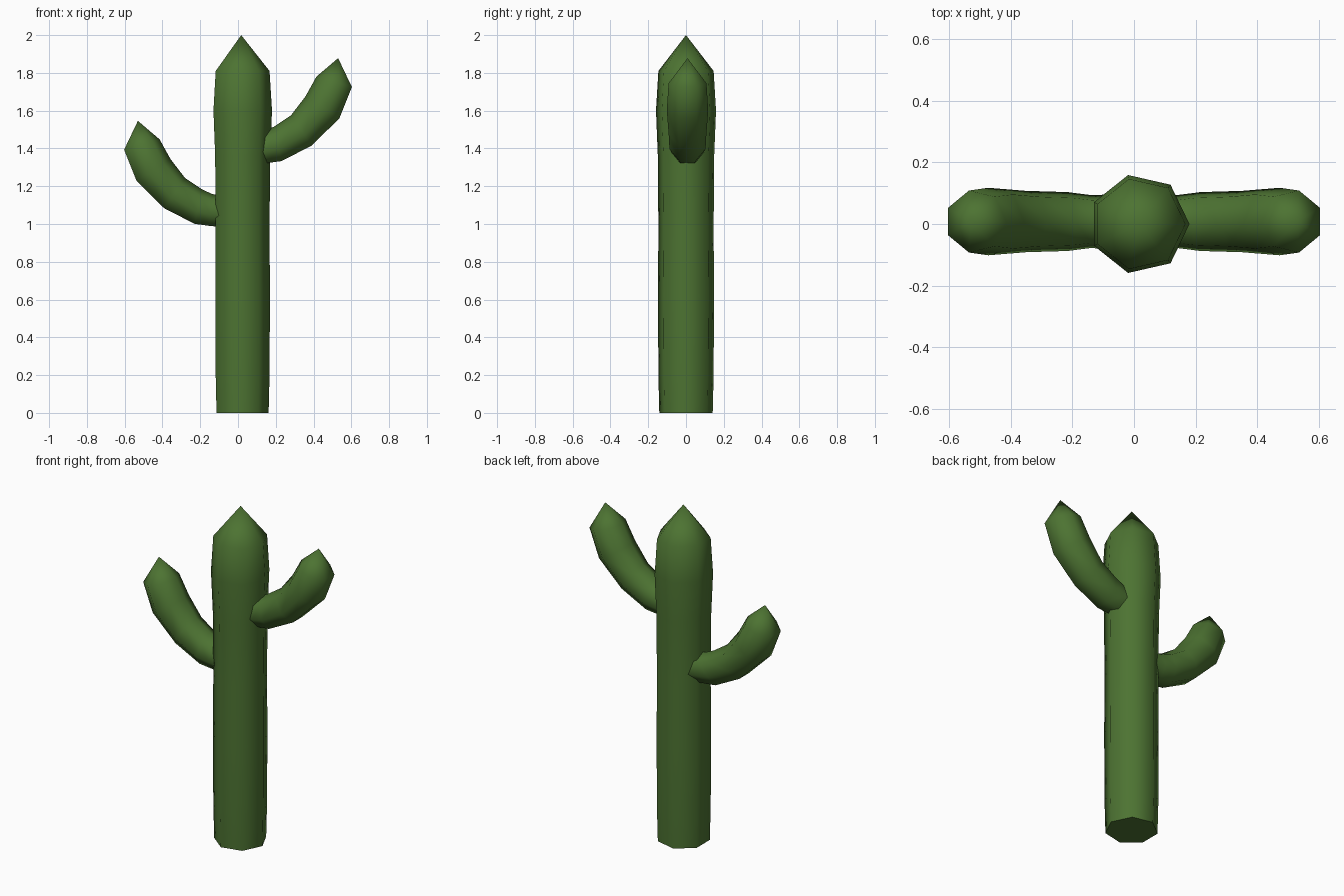
import bpy, bmesh, math
from mathutils import Vector

if "Cube" in bpy.data.objects:
    bpy.data.objects.remove(bpy.data.objects["Cube"])

N = 7  # sides of every limb

green = bpy.data.materials.new("cactus green")
green.diffuse_color = (0.074, 0.172, 0.032, 1)
green.use_nodes = True
green.node_tree.nodes["Principled BSDF"].inputs["Base Color"].default_value = green.diffuse_color


def limb(name, rings, tip):
    """Skin a list of 7-sided rings, closed at the start and pointed at the tip."""
    bm = bmesh.new()
    loops = [[bm.verts.new(p) for p in ring] for ring in rings]
    apex = bm.verts.new(tip)
    bm.faces.new(loops[0])
    for a, b in zip(loops, loops[1:]):
        for i in range(N):
            j = (i + 1) % N
            bm.faces.new((a[i], a[j], b[j], b[i]))
    for i in range(N):
        bm.faces.new((loops[-1][i], loops[-1][(i + 1) % N], apex))
    bmesh.ops.recalc_face_normals(bm, faces=bm.faces)
    mesh = bpy.data.meshes.new(name)
    bm.to_mesh(mesh)
    bm.free()
    mesh.materials.append(green)
    obj = bpy.data.objects.new(name, mesh)
    bpy.context.collection.objects.link(obj)
    bpy.ops.object.select_all(action='DESELECT')
    obj.select_set(True)
    bpy.context.view_layer.objects.active = obj
    bpy.ops.object.shade_smooth_by_angle(angle=math.radians(65))


ANGLES = [2 * math.pi * i / N for i in range(N)]

# Trunk: (height, radius)
CX = 0.017
profile = [(0, 0.145), (0.2, 0.15), (0.62, 0.152), (0.98, 0.15),
           (1.36, 0.153), (1.6, 0.163), (1.81, 0.15)]
limb("trunk",
     [[(CX + r * math.cos(a), r * math.sin(a), z) for a in ANGLES] for z, r in profile],
     (CX, 0, 2.0))

# Arms: each ring given by its lower and upper silhouette point (x, z)
sections = [((0.08, 1.315), (0.08, 1.485)),
            ((0.15, 1.322), (0.135, 1.49)),
            ((0.23, 1.333), (0.19, 1.515)),
            ((0.39, 1.415), (0.28, 1.575)),
            ((0.537, 1.56), (0.357, 1.675)),
            ((0.603, 1.725), (0.415, 1.78))]
CY = 0.008


def arm(name, side, drop):
    rings = []
    for low, high in sections:
        lo = Vector((side * low[0], CY, low[1] - drop))
        hi = Vector((side * high[0], CY, high[1] - drop))
        r = (hi - lo).length / (1 + math.cos(math.pi / N))
        up = (hi - lo).normalized()
        mid = hi - up * r
        rings.append([mid + up * r * math.cos(a) + Vector((0, r * math.sin(a), 0))
                      for a in ANGLES])
    limb(name, rings, (side * 0.53, CY, 1.878 - drop))


arm("right_arm", 1, 0)
arm("left_arm", -1, 0.332)
